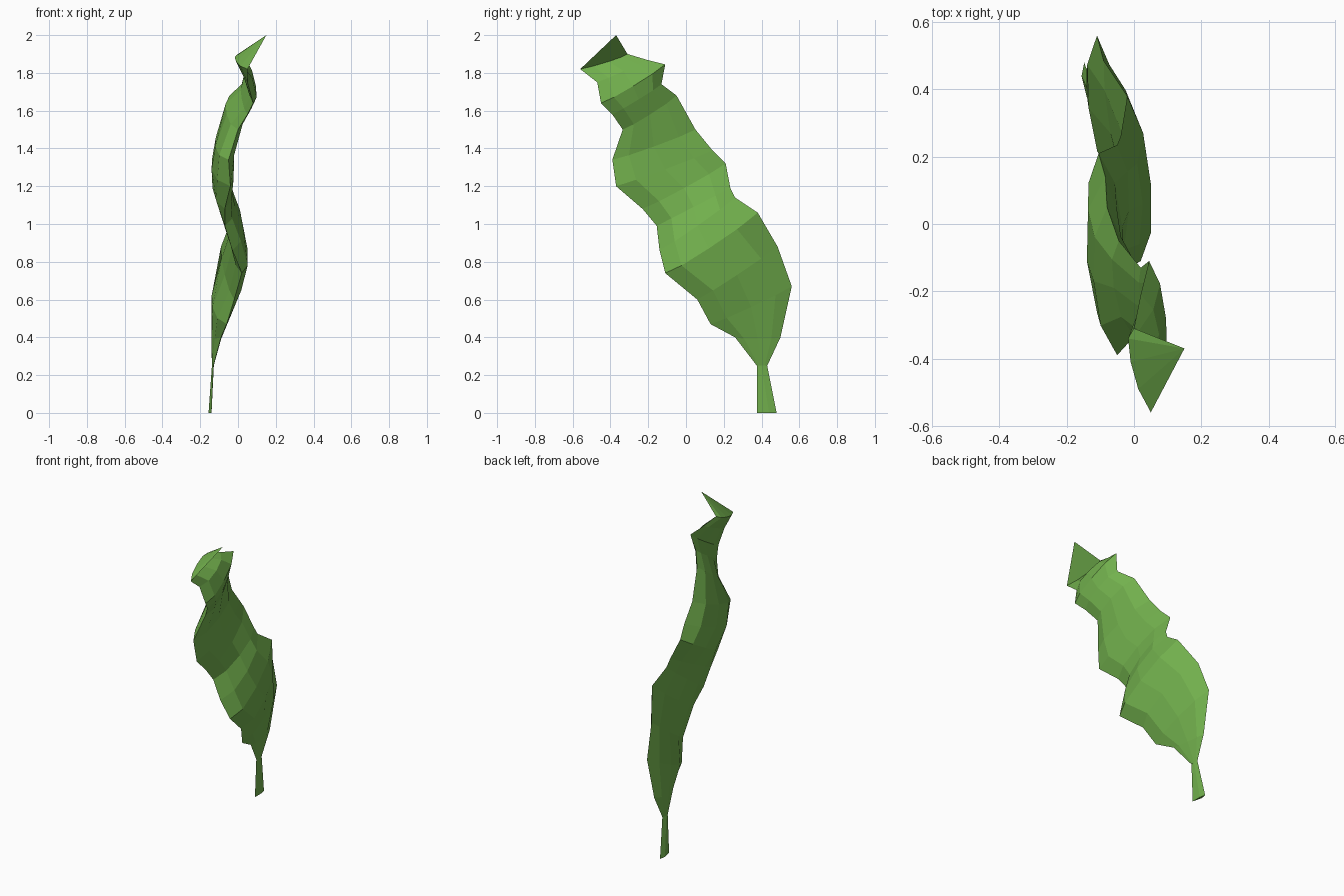
import bpy
import bmesh
from mathutils import Vector

# Remove the default cube only
default_cube = bpy.data.objects.get("Cube")
if default_cube:
    bpy.data.objects.remove(default_cube, do_unlink=True)


def make_material(name, colour):
    material = bpy.data.materials.new(name)
    material.use_nodes = True
    material.diffuse_color = colour
    shader = next(node for node in material.node_tree.nodes
                  if node.type == 'BSDF_PRINCIPLED')
    shader.inputs["Base Color"].default_value = colour
    shader.inputs["Roughness"].default_value = 1
    return material


def to_points(path):
    """Turn a path given in hundredths of a unit into vectors."""
    return [Vector(point) / 100 for point in path]


def cross_row(left, middle, right, columns):
    """Cross one leaf row: a flat centre with bevelled edges."""
    bulge = middle - (left + right) / 2
    return [left.lerp(right, t) + bulge * (1 - abs(2 * t - 1) ** 3)
            for t in columns]


def make_lens(name, left_path, middle_path, right_path, half_depths,
              columns, material):
    """Skin both faces of a lens shaped strip between its two edges."""
    bm = bmesh.new()
    for side in (1, -1):
        rows = []
        for left, middle, right, depth in zip(to_points(left_path),
                                              to_points(middle_path),
                                              to_points(right_path),
                                              half_depths):
            ridge = middle + Vector((side * depth / 100, 0, 0))
            row = cross_row(left, ridge, right, columns)
            rows.append([bm.verts.new(point) for point in row])
        for lower, upper in zip(rows, rows[1:]):
            for i in range(len(columns) - 1):
                bm.faces.new((lower[i], lower[i + 1], upper[i + 1], upper[i]))
    # Weld the two faces along the edges and at the tip, then cap the base
    bmesh.ops.remove_doubles(bm, verts=bm.verts, dist=0.0005)
    bmesh.ops.holes_fill(bm, edges=[e for e in bm.edges if e.is_boundary])
    bmesh.ops.recalc_face_normals(bm, faces=bm.faces)
    mesh = bpy.data.meshes.new(name)
    bm.to_mesh(mesh)
    bm.free()
    mesh.materials.append(material)
    lens = bpy.data.objects.new(name, mesh)
    bpy.context.collection.objects.link(lens)
    return lens


leaf_green = make_material("leaf green", (0.17, 0.44, 0.075, 1))

# Stem: a narrow strip
make_lens(
    "stem",
    left_path=[(-14, 37.5, 0), (-13, 37.5, 25)],
    middle_path=[(-14.8, 44, 0), (-13.3, 40, 25)],
    right_path=[(-14.8, 48, 0), (-13, 43, 25)],
    half_depths=(0.8, 0.5),
    columns=(0, 0.5, 1), material=leaf_green)

# Blade: front edge, midrib and back edge of the wavy leaf, base to tip
front_edge = [
    (-13, 37.5, 25), (-9, 26, 40), (-6, 13, 47), (-2, 6, 60), (2, -11, 74),
    (-3, -14, 86), (-7, -15.5, 99), (-7, -23, 108), (-4, -37, 120),
    (-5, -39, 134), (0, -33.5, 150), (5, -39, 158), (8, -45, 164),
    (5, -47, 175), (5, -56, 182), (15, -37, 200)]
midrib = [
    (-13.3, 40, 25), (-11.8, 38, 39), (-9.3, 34.5, 56), (-3, 27, 73),
    (1, 12, 87), (-1.2, 6, 99), (-5, 4, 109), (-8.5, -1, 119),
    (-8.5, -11, 129), (-7, -17, 141), (-2, -19, 158), (4.5, -25, 166),
    (7.3, -28, 173), (4.8, -33, 181), (0, -41, 186), (15, -37, 200)]
back_edge = [
    (-13, 43, 25), (-12, 50, 40), (-11, 56, 67), (-9, 48.5, 88), (-2, 38, 106),
    (-4, 26, 114), (-5, 23.5, 119), (-10.5, 21, 132), (-8.5, 14, 139),
    (-8, 5, 150), (-4.5, -5, 168), (2, -13, 174), (4.5, -11, 184.5),
    (2, -21, 187), (0, -31, 190), (15, -37, 200)]
half_depths = (0.5, 2.2, 4.2, 4, 4, 3.8, 3.5, 5,
               5.5, 5, 4, 2.5, 2.2, 2.7, 1, 0)
make_lens("leaf_blade", front_edge, midrib, back_edge, half_depths,
          columns=(0, 0.2, 0.5, 0.8, 1), material=leaf_green)
